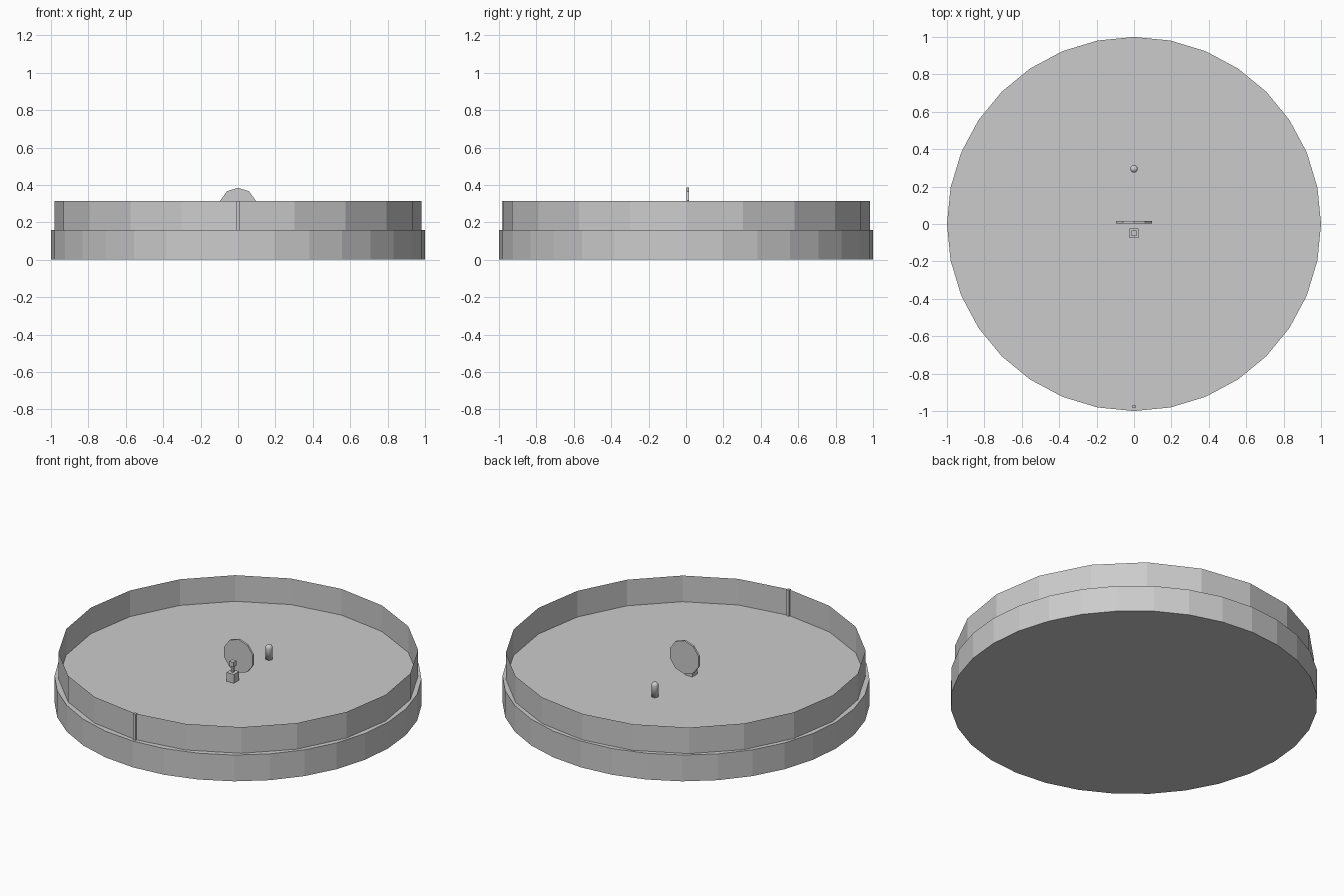
import bpy, math

if "Cube" in bpy.data.objects:
    bpy.data.objects.remove(bpy.data.objects["Cube"])

FLOOR = 0.158
RIM_TOP = 0.315


def name_it(name):
    obj = bpy.context.object
    obj.name = name
    return obj


def cylinder(name, sides, radius, depth, loc, rot=(0, 0, 0), cap='NGON'):
    bpy.ops.mesh.primitive_cylinder_add(vertices=sides, radius=radius, depth=depth,
                                        location=loc, rotation=rot, end_fill_type=cap)
    return name_it(name)


def box(name, size, z0, z1, x=0, y=0):
    bpy.ops.mesh.primitive_cube_add(size=1, location=(x, y, (z0 + z1) / 2))
    obj = name_it(name)
    obj.scale = (size, size, z1 - z0)
    return obj


# Low round base and the thin open wall standing on it
cylinder("base", 32, 1.0, FLOOR, (0, 0, FLOOR / 2))
cylinder("rim_wall", 20, 0.98, RIM_TOP - FLOOR,
         (0, 0.003, (FLOOR + RIM_TOP) / 2), cap='NOTHING')

# Slim post in the front of the wall
box("wall_post", 0.018, FLOOR, RIM_TOP, y=-0.976)

# Upright ten-sided disc in the middle
cylinder("upright_disc", 10, 0.1, 0.012, (0, 0.01, 0.285), (math.pi / 2, 0, 0))

# Pedestal: block, stem and small head
box("pedestal_block", 0.05, FLOOR, 0.211, y=-0.05)
box("pedestal_stem", 0.014, 0.211, 0.25, y=-0.05)
box("pedestal_head", 0.028, 0.248, 0.277, y=-0.05)

# Round-topped peg behind the disc, lathed from a profile
r, zc, n = 0.02, 0.225, 5
profile = [(0, FLOOR), (r, FLOOR)]
profile += [(r * math.cos(math.pi / 2 * i / n), zc + r * math.sin(math.pi / 2 * i / n))
            for i in range(n)] + [(0, zc + r)]
mesh = bpy.data.meshes.new("peg")
mesh.from_pydata([(x, 0, z) for x, z in profile],
                 [(i, i + 1) for i in range(len(profile) - 1)], [])
peg = bpy.data.objects.new("peg", mesh)
peg.location = (0, 0.295, 0)
bpy.context.collection.objects.link(peg)
lathe = peg.modifiers.new("lathe", 'SCREW')
lathe.steps = lathe.render_steps = 16
lathe.use_merge_vertices = True
lathe.use_normal_calculate = True
lathe.use_smooth_shade = True
